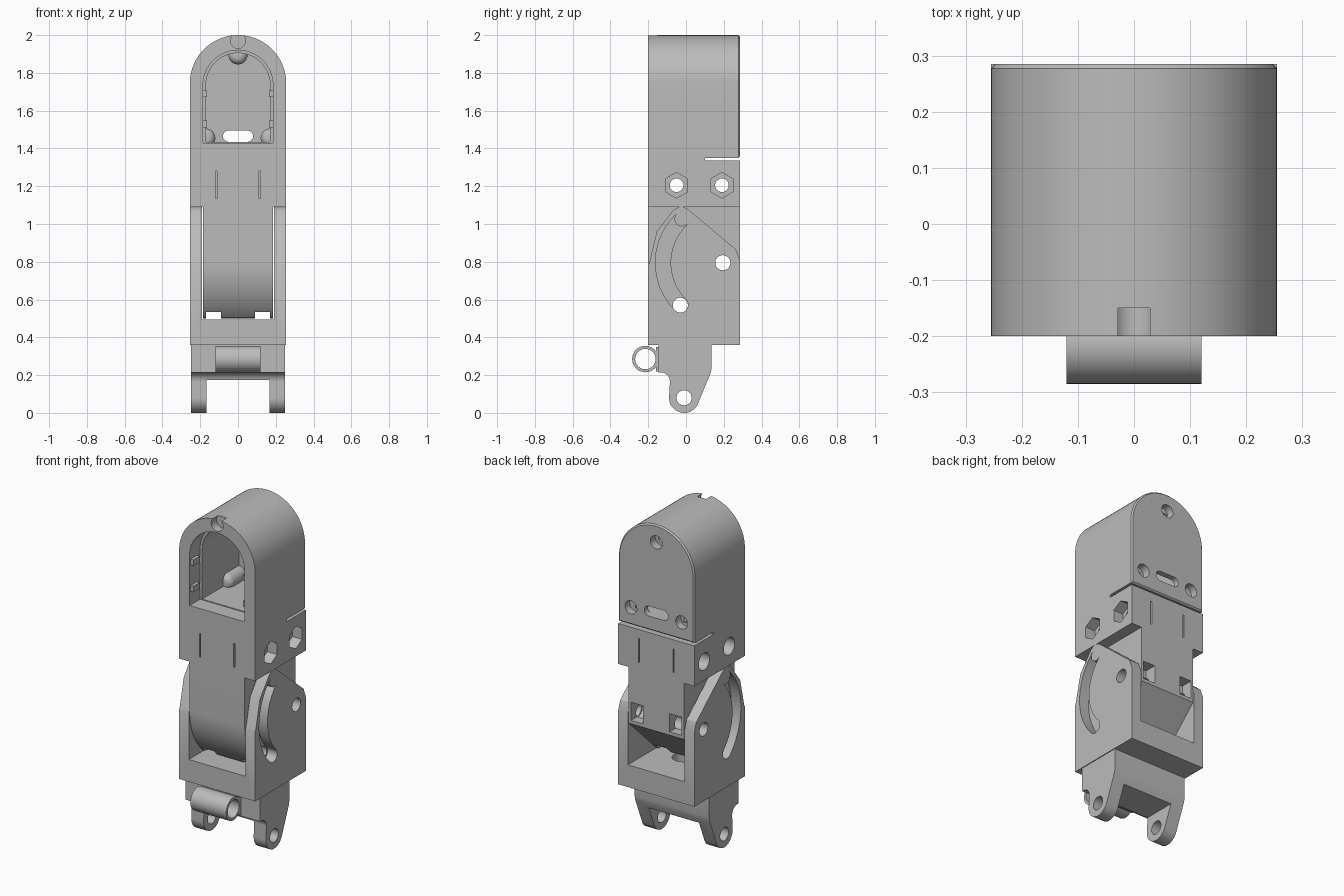
import bpy, bmesh
from math import sin, cos, pi, radians
from mathutils import Vector

if "Cube" in bpy.data.objects:
    bpy.data.objects.remove(bpy.data.objects["Cube"])

grey = bpy.data.materials.new("plain grey")
grey.use_nodes = True
GREY = (0.5, 0.5, 0.5, 1)
grey.diffuse_color = GREY
grey.node_tree.nodes["Principled BSDF"].inputs["Base Color"].default_value = GREY

AXES = {"X": lambda u, v, d: (d, u, v),
        "Y": lambda u, v, d: (u, d, v),
        "Z": lambda u, v, d: (u, v, d)}


def arc(cu, cv, r, start, end, n=24):
    """Points on an arc, angles in degrees."""
    steps = [radians(start + (end - start) * i / n) for i in range(n + 1)]
    return [(cu + r * cos(a), cv + r * sin(a)) for a in steps]


def circle(u, v, r, n=32, turn=0):
    return arc(u, v, r, turn, turn + 360 * (n - 1) / n, n - 1)


def rect(u0, u1, v0, v1):
    return [(u0, v0), (u1, v0), (u1, v1), (u0, v1)]


def arch(r, centre, bottom, corner=0.0):
    """Round-topped door outline with optional rounded lower corners."""
    pts = arc(0, centre, r, 0, 180, 40)
    if not corner:
        return pts + [(-r, bottom), (r, bottom)]
    pts += arc(corner - r, bottom + corner, corner, 180, 270, 6)
    return pts + arc(r - corner, bottom + corner, corner, 270, 360, 6)


def prism(name, axis, pts, d0, d1, rim=None):
    """Extrude an outline along an axis; rim = (depth, width, segments)."""
    put = AXES[axis]
    bm = bmesh.new()
    low = [bm.verts.new(put(u, v, d0)) for u, v in pts]
    high = [bm.verts.new(put(u, v, d1)) for u, v in pts]
    bm.faces.new(low)
    bm.faces.new(high)
    for i in range(len(pts)):
        j = (i + 1) % len(pts)
        bm.faces.new((low[i], low[j], high[j], high[i]))
    bmesh.ops.recalc_face_normals(bm, faces=bm.faces[:])
    if rim:
        depth, width, segments = rim
        edges = [e for e in bm.edges
                 if all(abs(v.co["XYZ".index(axis)] - depth) < 1e-5 for v in e.verts)]
        bmesh.ops.bevel(bm, geom=edges, offset=width, segments=segments,
                        profile=0.5, affect='EDGES')
    mesh = bpy.data.meshes.new(name)
    bm.to_mesh(mesh)
    bm.free()
    mesh.materials.append(grey)
    ob = bpy.data.objects.new(name, mesh)
    bpy.context.collection.objects.link(ob)
    return ob


def cut(ob, axis, pts, d0, d1):
    """Subtract a prism from an object."""
    tool = prism("cutter", axis, pts, d0, d1)
    tool.hide_render = True
    mod = ob.modifiers.new("cut", 'BOOLEAN')
    mod.operation, mod.solver, mod.object = 'DIFFERENCE', 'EXACT', tool
    bpy.context.view_layer.update()
    graph = bpy.context.evaluated_depsgraph_get()
    mesh = bpy.data.meshes.new_from_object(ob.evaluated_get(graph))
    ob.modifiers.clear()
    ob.data = mesh
    bpy.data.objects.remove(tool)


SIDES = (-1, 1)
HALF, FRONT, BACK = 0.255, -0.2, 0.285
PIVOT, LOCK = (0.195, 0.795), (-0.03, 0.57)

# Head: rounded front cover and hollow housing
cover = prism("front_cover", "Y", arch(HALF, 1.745, 1.24, 0.03), -0.245, FRONT,
              rim=(-0.245, 0.04, 6))
housing = prism("head_housing", "Y", arch(HALF, 1.745, 1.35), FRONT, BACK,
                rim=(BACK, 0.008, 1))
for part in (cover, housing):
    cut(part, "Y", arch(0.185, 1.735, 1.43), -0.3, -0.1)
    cut(part, "Y", circle(0, 1.97, 0.04), -0.3, -0.15)
cut(housing, "Y", arch(0.17, 1.735, 1.435), -0.15, 0.25)
for s in SIDES:
    cut(cover, "Y", circle(s * 0.185, 1.3, 0.042), -0.3, -0.215)
    cut(cover, "Y", circle(s * 0.185, 1.3, 0.025), -0.25, -0.15)

# Rear port and screw recesses
port = arc(0.05, 1.465, 0.03, -90, 90, 8) + arc(-0.05, 1.465, 0.03, 90, 270, 8)
cut(housing, "Y", port, 0.2, 0.3)
SCREWS = ((0, 1.895), (-0.17, 1.455), (0.17, 1.455))
for x, z in SCREWS:
    cut(housing, "Y", circle(x, z, 0.04), 0.24, 0.3)

# Dome-ended screw posts inside the head
for x, z in SCREWS:
    post = prism("screw_post", "Y", circle(x, z, 0.05), 0.1, 0.26,
                 rim=(0.1, 0.035, 6))
    cut(post, "Y", circle(x, z, 0.04), 0.235, 0.3)
    cut(post, "Y", circle(x, z, 0.02), 0.17, 0.3)

# Small clips on the inner side walls
for s in SIDES:
    for z in (1.53, 1.69):
        a, b = sorted((s * 0.165, s * 0.19))
        prism("side_clip", "Y", rect(a, b, z - 0.018, z + 0.018), -0.19, -0.13)

# Neck block with the clamping slit behind
neck = prism("neck_block", "X",
             [(FRONT, 1.09), (BACK, 1.09), (BACK, 1.335), (0.1, 1.335),
              (0.1, 1.35), (FRONT, 1.35)], -HALF, HALF)
for y in (-0.05, 0.19):
    cut(neck, "X", circle(y, 1.205, 0.036), -0.3, 0.3)
    cut(neck, "X", circle(y, 1.205, 0.068, 6, 30), 0.19, 0.3)
    cut(neck, "X", circle(y, 1.205, 0.052), -0.3, -0.19)
for s in SIDES:
    slit = rect(s * 0.115 - 0.004, s * 0.115 + 0.004, 1.135, 1.28)
    cut(neck, "Y", slit, -0.3, FRONT + 0.04)
    cut(neck, "Y", slit, BACK - 0.04, 0.3)

# Swinging arm with a curved front
arm = prism("swing_arm", "X",
            [(BACK, 1.09), (FRONT, 1.09)] + arc(*PIVOT, 0.395, 180, 227, 20)
            + [(0.02, 0.5), (BACK, 0.75)], -0.185, 0.185)
cut(arm, "X", circle(*PIVOT, 0.04), -0.3, 0.3)
cut(arm, "X", circle(*LOCK, 0.04), -0.3, 0.3)
for s in SIDES:
    a, b = sorted((s * 0.09, s * 0.17))
    cut(arm, "Y", rect(a, b, 0.4, 0.535), -0.3, 0.3)
    cut(arm, "Y", rect(a, b, 0.77, 0.88), 0.21, 0.3)

# U-shaped bracket with pivot holes and curved slots
bracket = prism("bracket", "X",
                [(FRONT, 0.36), (BACK, 0.36), (BACK, 0.81), (0.265, 0.865),
                 (0.02, 1.07)] + arc(-0.025, 1.03, 0.06, 50, 140, 8)
                + [(-0.155, 0.96), (-0.195, 0.79), (FRONT, 0.78)], -HALF, HALF)
cut(bracket, "X", rect(-0.5, 0.5, 0.495, 1.3), -0.19, 0.19)
cut(bracket, "X", circle(*PIVOT, 0.04), -0.3, 0.3)
end = [(PIVOT[0] + 0.317 * cos(radians(a)), PIVOT[1] + 0.317 * sin(radians(a)))
       for a in (133, 225)]
slot = (arc(*PIVOT, 0.357, 133, 225, 12) + arc(*end[1], 0.04, 225, 405, 10)[1:-1]
        + arc(*PIVOT, 0.277, 225, 133, 12) + arc(*end[0], 0.04, -47, -227, 10)[1:-1])
cut(bracket, "X", slot, -0.3, 0.3)
cut(bracket, "Z", circle(0, 0.03, 0.06), 0.42, 0.6)

# Forked base with two drilled legs
fork = prism("base_fork", "X",
             [(-0.145, 0.36), (-0.145, 0.215)]
             + arc(-0.135, 0.165, 0.05, 80, 0, 8)
             + arc(-0.01, 0.08, 0.08, 180, 340, 20)
             + [(0.13, 0.21), (0.135, 0.235), (0.135, 0.36)], -0.25, 0.25)
cut(fork, "X", rect(-0.5, 0.5, -0.1, 0.175), -0.168, 0.168)
cut(fork, "X", circle(-0.01, 0.08, 0.04), -0.3, 0.3)

# Hinge barrel on the front and its web
barrel = prism("hinge_barrel", "X", circle(-0.215, 0.285, 0.07, 40), -0.12, 0.12)
cut(barrel, "X", circle(-0.215, 0.285, 0.054, 40), -0.3, 0.3)
prism("barrel_web", "X", rect(-0.16, -0.14, 0.22, 0.35), -0.12, 0.12)

# Smooth the round surfaces, keep edges sharp
for ob in bpy.context.scene.objects:
    ob.select_set(ob.type == 'MESH')
bpy.context.view_layer.objects.active = housing
bpy.ops.object.shade_smooth_by_angle(angle=radians(30))
